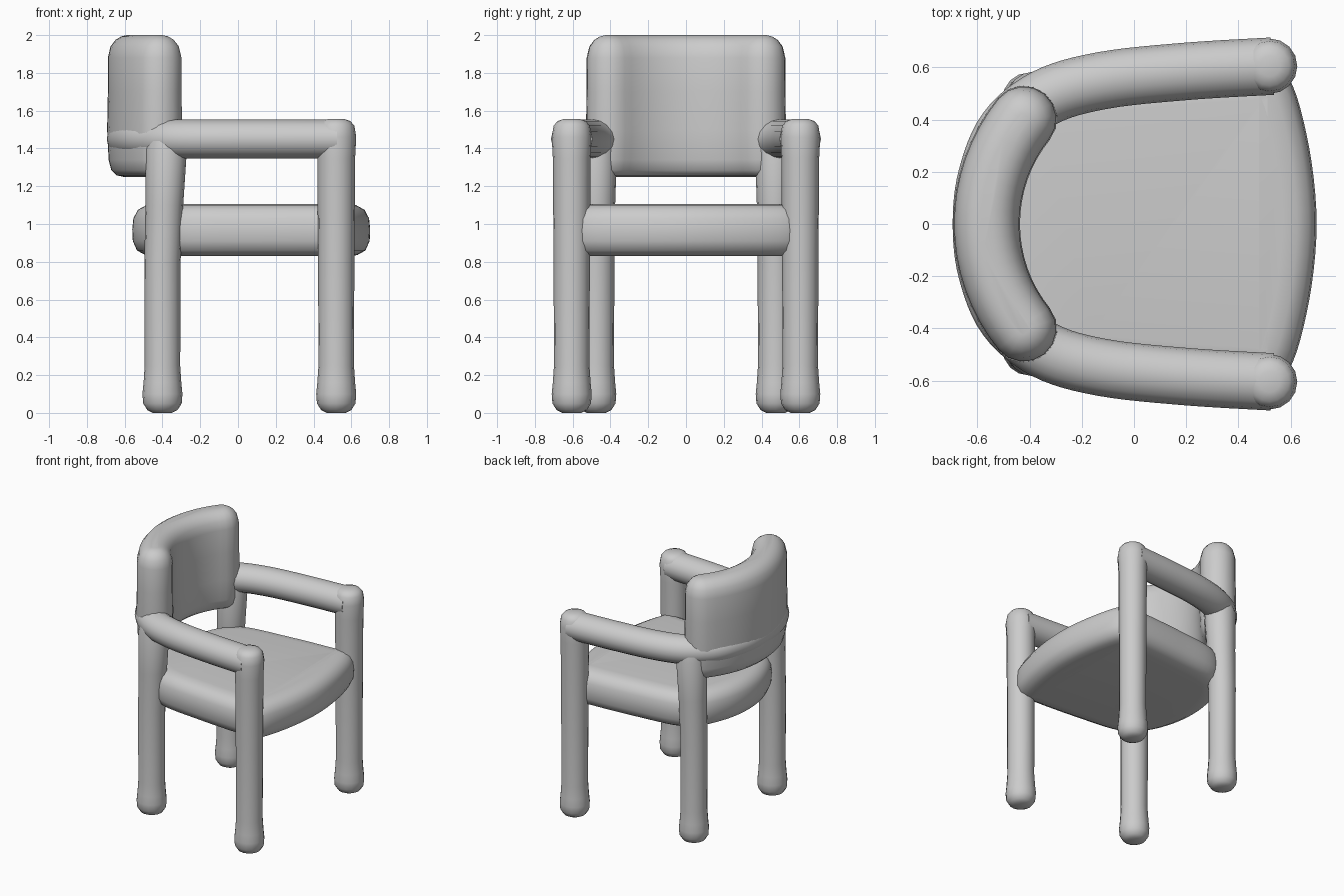
import bpy
from math import sin, cos, pi
from mathutils import Vector

cube = bpy.data.objects.get("Cube")
if cube:
    bpy.data.objects.remove(cube)

grey = bpy.data.materials.new("light grey")
grey.use_nodes = True
colour = (0.6, 0.6, 0.6, 1)
grey.diffuse_color = colour
grey.node_tree.nodes["Principled BSDF"].inputs["Base Color"].default_value = colour


def loft(name, rings):
    """Skin a list of equal rings and cap both ends."""
    n = len(rings[0])
    verts = [p for ring in rings for p in ring]
    faces = [(r * n + i, r * n + (i + 1) % n, (r + 1) * n + (i + 1) % n, (r + 1) * n + i)
             for r in range(len(rings) - 1) for i in range(n)]
    faces += [tuple(reversed(range(n))), tuple(range(len(verts) - n, len(verts)))]
    mesh = bpy.data.meshes.new(name)
    mesh.from_pydata(verts, [], faces)
    mesh.materials.append(grey)
    obj = bpy.data.objects.new(name, mesh)
    bpy.context.collection.objects.link(obj)
    bpy.ops.object.select_all(action="DESELECT")
    obj.select_set(True)
    bpy.context.view_layer.objects.active = obj
    bpy.ops.object.mode_set(mode="EDIT")
    bpy.ops.mesh.select_all(action="SELECT")
    bpy.ops.mesh.normals_make_consistent(inside=False)
    bpy.ops.object.mode_set(mode="OBJECT")
    bpy.ops.object.shade_smooth_by_angle(angle=0.9)
    return obj


def spline(points, closed=False, steps=6):
    """Catmull-Rom curve through 2D points."""
    p = [Vector(q) for q in points]
    n = len(p)
    get = (lambda i: p[i % n]) if closed else (lambda i: p[max(0, min(n - 1, i))])
    out = []
    for i in range(n if closed else n - 1):
        a, b, c, d = (get(i + k) for k in (-1, 0, 1, 2))
        for s in range(steps):
            t = s / steps
            out.append(0.5 * (2 * b + (c - a) * t + (2 * a - 5 * b + 4 * c - d) * t ** 2
                              + (3 * b - a - 3 * c + d) * t ** 3))
    return out if closed else out + [p[-1]]


def mirrored(half):
    """Complete a symmetric path whose last point lies on y = 0."""
    return half + [(x, -y) for x, y in reversed(half[:-1])]


def side_normals(path, closed=False):
    n = len(path)
    result = []
    for i in range(n):
        a = path[i - 1] if closed or i else path[0]
        b = path[(i + 1) % n] if closed else path[min(i + 1, n - 1)]
        t = (b - a).normalized()
        result.append(Vector((-t.y, t.x)))
    return result


def layers(name, outline, profile):
    """Stack an outline at (height, inset) pairs."""
    normals = side_normals(outline, True)
    loft(name, [[(*(p + nn * inset), z) for p, nn in zip(outline, normals)]
                for z, inset in profile])


def leg(name, x, y, profile, sides=16):
    loft(name, [[(x + dx + r * cos(2 * pi * i / sides), y + r * sin(2 * pi * i / sides), z)
                 for i in range(sides)] for z, r, dx in profile])


# Legs with rounded feet
foot = [(0, 0.05, 0), (0.015, 0.08, 0), (0.05, 0.102, 0), (0.1, 0.106, 0),
        (0.16, 0.1, 0), (0.25, 0.094, 0), (0.8, 0.096, 0)]
front_top = [(1.35, 0.1, 0), (1.46, 0.106, 0), (1.52, 0.096, 0), (1.545, 0.075, 0),
             (1.557, 0.04, 0)]
back_top = [(1.1, 0.1, 0.01), (1.4, 0.11, 0.02), (1.5, 0.08, 0.02)]
for side, s in (("left", 1), ("right", -1)):
    leg("front_leg_" + side, 0.52, s * 0.605, foot + front_top)
    leg("back_leg_" + side, -0.4, s * 0.475, foot + back_top)

# Cushioned seat, running counter-clockwise so insets point inwards
half_seat = [(0.57, 0.59), (0.4, 0.6), (0.05, 0.575), (-0.28, 0.53), (-0.44, 0.41),
             (-0.53, 0.22), (-0.56, 0)]
seat = spline(mirrored(half_seat) + [(0.66, -0.35), (0.7, 0), (0.66, 0.35)], True)
layers("seat", seat, [(0.83, 0.13), (0.835, 0.07), (0.86, 0.025), (0.91, 0.003), (0.97, 0),
                      (1.03, 0.006), (1.075, 0.03), (1.1, 0.075), (1.106, 0.13)])

# Arm rail sweeping round the back
rail_path = spline(mirrored([(0.53, 0.605), (0.2, 0.585), (-0.12, 0.55), (-0.34, 0.485),
                             (-0.49, 0.36), (-0.565, 0.18), (-0.585, 0)]))
rail = []
for p, nn in zip(rail_path, side_normals(rail_path)):
    rail.append([(*(p + nn * 0.11 * cos(2 * pi * i / 16)), 1.45 + 0.103 * sin(2 * pi * i / 16))
                 for i in range(16)])
loft("arm_rail", rail)

# Curved backrest with a capsule-shaped plan
radius, sweep, thick = 0.64, 0.68, 0.128
centre_x = -0.565 + radius


def arc(r, a):
    return Vector((centre_x - r * cos(a), r * sin(a)))


def end_cap(a, sign):
    middle = arc(radius, a)
    out = Vector((-cos(a), sin(a)))
    along = Vector((sin(a), cos(a))) * sign
    return [middle + thick * (out * cos(t) * sign + along * sin(t))
            for t in (pi * k / 8 for k in range(1, 8))]


angles = [sweep * (k / 8 - 1) for k in range(17)]
plan = [arc(radius - thick, a) for a in angles]
plan += list(reversed(end_cap(sweep, 1)))
plan += [arc(radius + thick, a) for a in reversed(angles)]
plan += list(reversed(end_cap(-sweep, -1)))
# Orient the plan so its insets point inwards
area = sum(plan[i - 1].cross(plan[i]) for i in range(len(plan)))
if area < 0:
    plan.reverse()
layers("backrest", plan, [(1.25, 0.085), (1.258, 0.05), (1.285, 0.022), (1.34, 0.008),
                          (1.5, 0), (1.7, 0.004), (1.88, 0.004), (1.94, 0.018),
                          (1.975, 0.045), (1.993, 0.075), (2.0, 0.105)])
